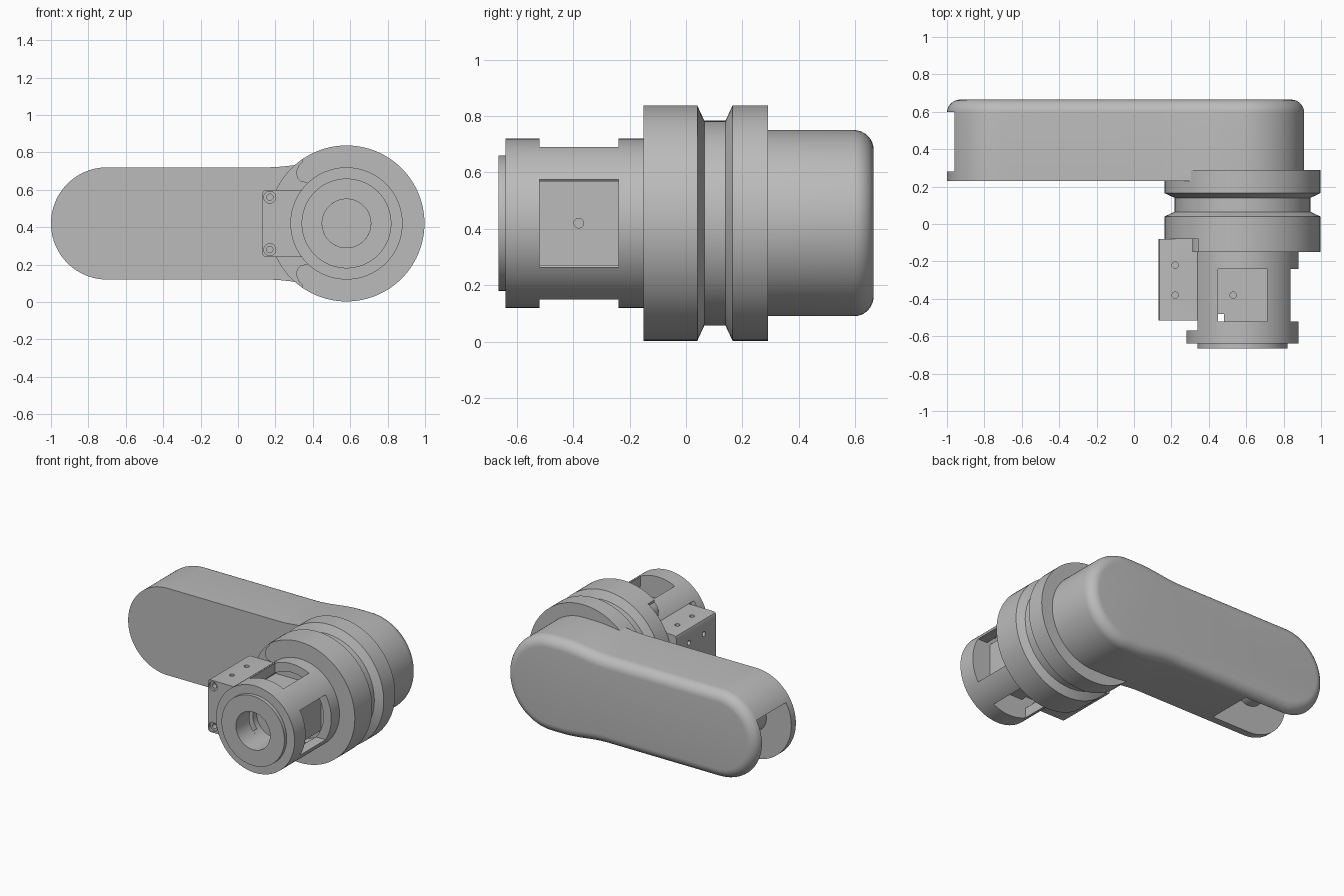
import bpy, bmesh
from math import sin, cos, pi, radians

if "Cube" in bpy.data.objects:
    bpy.data.objects.remove(bpy.data.objects["Cube"], do_unlink=True)

gray = bpy.data.materials.new("plain gray")
gray.use_nodes = True
gray.diffuse_color = (0.5, 0.5, 0.5, 1)
gray.node_tree.nodes["Principled BSDF"].inputs["Base Color"].default_value = (0.5, 0.5, 0.5, 1)

CX, CZ = 0.58, 0.42      # spindle axis, running along y
END_X = -0.70            # centre of the arm's far end


def finish(name, bm):
    bmesh.ops.remove_doubles(bm, verts=bm.verts, dist=1e-5)
    bmesh.ops.recalc_face_normals(bm, faces=bm.faces)
    mesh = bpy.data.meshes.new(name)
    bm.to_mesh(mesh)
    bm.free()
    ob = bpy.data.objects.new(name, mesh)
    bpy.context.collection.objects.link(ob)
    mesh.materials.append(gray)
    return ob


def loft(name, levels):
    """Skin xz outlines placed at successive y positions."""
    bm = bmesh.new()
    rings = [[bm.verts.new((x, y, z)) for x, z in pts] for y, pts in levels]
    n = len(rings[0])
    for a, b in zip(rings, rings[1:]):
        for i in range(n):
            j = (i + 1) % n
            bm.faces.new((a[i], a[j], b[j], b[i]))
    bm.faces.new(rings[0])
    bm.faces.new(rings[-1])
    return finish(name, bm)


def prism(name, pts, y0, y1):
    return loft(name, [(y0, pts), (y1, pts)])


def box(name, x0, x1, y0, y1, z0, z1):
    return prism(name, [(x0, z0), (x1, z0), (x1, z1), (x0, z1)], y0, y1)


def lathe(name, profile, cx=CX, cz=CZ, n=96):
    """Turn a closed (radius, y) loop about an axis along y."""
    bm = bmesh.new()
    rings = [[bm.verts.new((cx + r * cos(2 * pi * i / n), y, cz + r * sin(2 * pi * i / n)))
              for i in range(n)] if r else [bm.verts.new((cx, y, cz))] * n
             for r, y in profile]
    for a, b in zip(rings, rings[1:] + rings[:1]):
        for i in range(n):
            j = (i + 1) % n
            vs = list(dict.fromkeys((a[i], a[j], b[j], b[i])))
            if len(vs) > 2:
                bm.faces.new(vs)
    return finish(name, bm)


def rod(name, cx, cz, r, y0, y1, n=24):
    return lathe(name, [(0, y0), (r, y0), (r, y1), (0, y1)], cx, cz, n)


def select(ob):
    bpy.ops.object.select_all(action="DESELECT")
    ob.select_set(True)
    bpy.context.view_layer.objects.active = ob


def cut(ob, *cutters):
    for c in cutters:
        select(ob)
        m = ob.modifiers.new("cut", "BOOLEAN")
        m.operation, m.solver, m.object = "DIFFERENCE", "EXACT", c
        bpy.ops.object.modifier_apply(modifier=m.name)
        bpy.data.objects.remove(c, do_unlink=True)


def mirrored(top):
    """Close a half outline by reflecting it below the axis height."""
    return top + [(x, 2 * CZ - z) for x, z in reversed(top)]


def arm_outline(d):
    top = []
    for i in range(25):
        a = radians(1 + 89 * i / 24)
        top.append((CX + (0.33 - d) * cos(a), CZ + (0.33 - d) * sin(a)))
    for i in range(13):
        t = i / 12
        top.append((0.5 - 0.35 * t, CZ + 0.315 + 0.015 * cos(pi * t) - d))
    for i in range(25):
        a = radians(90 + 89 * i / 24)
        top.append((END_X + (0.30 - d) * cos(a), CZ + (0.30 - d) * sin(a)))
    return mirrored(top)


# Hollow arm with rounded back edge and an opening under its far end
levels = [(0.23, arm_outline(0))]
for k in range(9):
    a = pi / 2 * k / 8
    levels.append((0.595 + 0.07 * sin(a), arm_outline(0.07 * (1 - cos(a)))))
arm = loft("arm", levels)
opening = [(-1.1, 0.57), (-0.8, 0.57), (-0.41, 0.4), (-0.41, 0), (-1.1, 0)]
cut(arm, prism("cavity", arm_outline(0.04), 0.28, 0.6),
    prism("opening", opening, 0.28, 0.6))
hub = rod("arm_hub", END_X, CZ, 0.11, 0.27, 0.61, 48)

# Grooved flange with a recess for the side bracket
flange = lathe("flange", [(0, -0.15), (0.417, -0.15), (0.417, 0.04), (0.363, 0.065),
                          (0.363, 0.14), (0.417, 0.165), (0.417, 0.29), (0, 0.29)])
horn = [(0, 0.9), (0.35, 0.9), (0.345, 0.75), (0.325, 0.73), (0.312, 0.70),
        (0.315, 0.665), (0.335, 0.645), (0.40, 0.63)]
cut(flange, prism("recess", mirrored(horn), -0.2, -0.08))

# Spindle housing: tube with a front collar and four windows
housing = lathe("spindle_housing", [
    (0.13, -0.665), (0.24, -0.665), (0.24, -0.64), (0.30, -0.64),
    (0.30, -0.10), (0.24, -0.10), (0.24, -0.52), (0.13, -0.52)])
cut(housing,
    box("upright_window", 0.45, 0.71, -0.52, -0.24, -0.1, 0.9),
    box("side_window", 0.7, 1.0, -0.52, -0.24, 0.265, 0.575),
    box("bracket_window", 0.1, 0.36, -0.57, -0.24, 0.24, 0.60))

# Inner block with a bore and a stepped front
core = box("inner_block", 0.36, 0.74, -0.52, -0.14, 0.27, 0.57)
cut(core, box("step", 0.3, 0.48, -0.6, -0.48, 0.2, 0.65),
    rod("bore", CX, CZ, 0.13, -0.6, -0.44, 64))


def drill(x, y, z, axis, r=0.017, depth=0.08):
    rot = {"x": (0, pi / 2, 0), "y": (pi / 2, 0, 0), "z": (0, 0, 0)}[axis]
    bpy.ops.mesh.primitive_cylinder_add(vertices=20, radius=r, depth=depth,
                                        location=(x, y, z), rotation=rot)
    return bpy.context.object


cut(core, drill(0.53, -0.38, 0.57, "z"), drill(0.74, -0.38, 0.42, "x"))

# Side bracket with chamfered corners and screw holes
corner = [(0.36, 0.60), (0.15, 0.60), (0.136, 0.594), (0.13, 0.58)]
bracket = prism("side_bracket", mirrored(corner), -0.515, -0.08)
for y in (-0.38, -0.22):
    cut(bracket, drill(0.22, y, 0.60, "z"), drill(0.22, y, 0.24, "z"))
    for z in (0.50, 0.34):
        cut(bracket, drill(0.13, y, z, "x", depth=0.06))
for z in (0.56, 0.28):
    cut(bracket, drill(0.17, -0.515, z, "y", r=0.032, depth=0.03),
        drill(0.17, -0.515, z, "y", depth=0.1))

for ob in (arm, hub, flange, housing, core, bracket):
    select(ob)
    bpy.ops.object.shade_smooth_by_angle(angle=radians(30))
